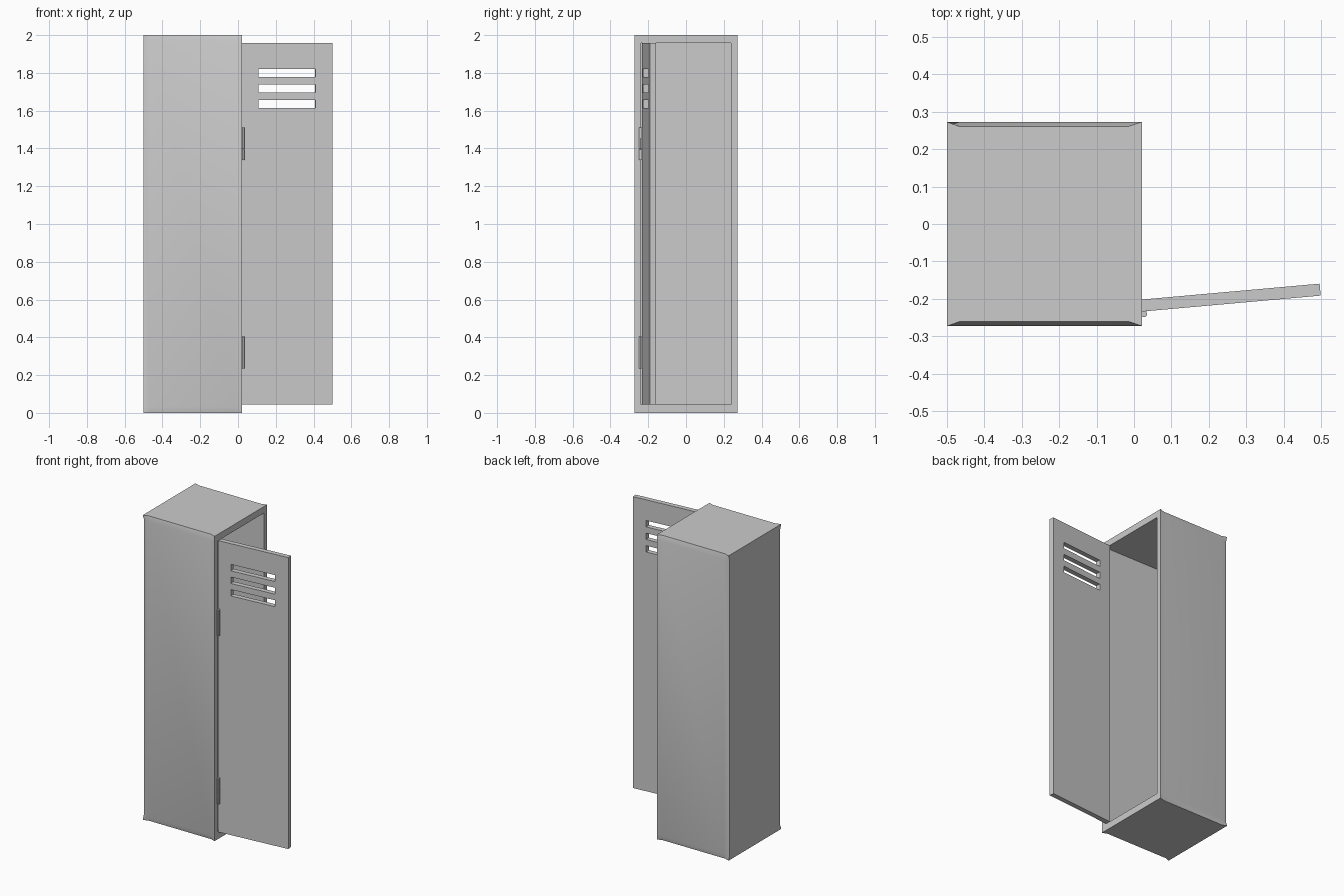
import bpy, bmesh, math
from mathutils import Vector, Matrix

if "Cube" in bpy.data.objects:
    bpy.data.objects.remove(bpy.data.objects["Cube"])


def finish(name, bm):
    bmesh.ops.recalc_face_normals(bm, faces=bm.faces)
    mesh = bpy.data.meshes.new(name)
    bm.to_mesh(mesh)
    bm.free()
    ob = bpy.data.objects.new(name, mesh)
    bpy.context.collection.objects.link(ob)
    return ob


def add_box(bm, lo, hi):
    lo, hi = Vector(lo), Vector(hi)
    m = Matrix.Translation((lo + hi) / 2) @ Matrix.Diagonal((*(hi - lo), 1))
    bmesh.ops.create_cube(bm, size=1, matrix=m)


def cut(ob, cutter):
    mod = ob.modifiers.new("cut", 'BOOLEAN')
    mod.operation = 'DIFFERENCE'
    mod.solver = 'EXACT'
    mod.object = cutter
    cutter.hide_render = True
    cutter.hide_set(True)


def smooth(ob):
    bpy.ops.object.select_all(action='DESELECT')
    ob.select_set(True)
    bpy.context.view_layer.objects.active = ob
    bpy.ops.object.shade_smooth_by_angle(angle=math.radians(30))


X0, X1, Y, H = -0.5, 0.021, 0.273, 2.0

# Cabinet: box whose side panels have chamfered edges fading out at the corners
bm = bmesh.new()
add_box(bm, (X0, -Y, 0), (X1, Y, H))
for co, no in (((X0 + .033, 0, 0), (1, 0, 0)), ((X1 - .035, 0, 0), (1, 0, 0)),
               ((0, 0, .033), (0, 0, 1)), ((0, 0, H - .033), (0, 0, 1))):
    bmesh.ops.bisect_plane(bm, geom=bm.verts[:] + bm.edges[:] + bm.faces[:],
                           plane_co=co, plane_no=no)
for v in bm.verts:
    end = v.co.z < 1e-4 or v.co.z > H - 1e-4
    back, front = v.co.x < X0 + 1e-4, v.co.x > X1 - 1e-4
    if not front and end != back:
        v.co.y -= math.copysign(.012, v.co.y)
cabinet = finish("cabinet", bm)
smooth(cabinet)

# Hollow inside, open towards +x
bm = bmesh.new()
add_box(bm, (X0 + .035, -.238, .045), (X1 + .1, .238, 1.957))
cut(cabinet, finish("cavity_cutter", bm))

# Door, swung open, with three vent slots
ANGLE = math.radians(5.1)
bm = bmesh.new()
add_box(bm, (0, 0, .045), (.479, .032, 1.957))
door = finish("door", bm)
bm = bmesh.new()
for z in (1.635, 1.717, 1.80):
    add_box(bm, (.086, -.1, z - .021), (.389, .1, z + .021))
slots = finish("slot_cutter", bm)
for ob in (door, slots):
    ob.location = (.022, -.234, 0)
    ob.rotation_euler.z = ANGLE
cut(door, slots)

# Hinges: stacked knuckles with a small leaf on the door
for i, z in enumerate((.235, 1.34)):
    bm = bmesh.new()
    for a, b in ((0, .055), (.056, .114), (.115, .17)):
        bmesh.ops.create_cone(bm, cap_ends=True, segments=12, radius1=.008, radius2=.008,
                              depth=b - a,
                              matrix=Matrix.Translation((.027, -.241, z + (a + b) / 2)))
    add_box(bm, (.018, -.236, z), (.034, -.229, z + .17))
    smooth(finish(f"hinge_{i + 1}", bm))
